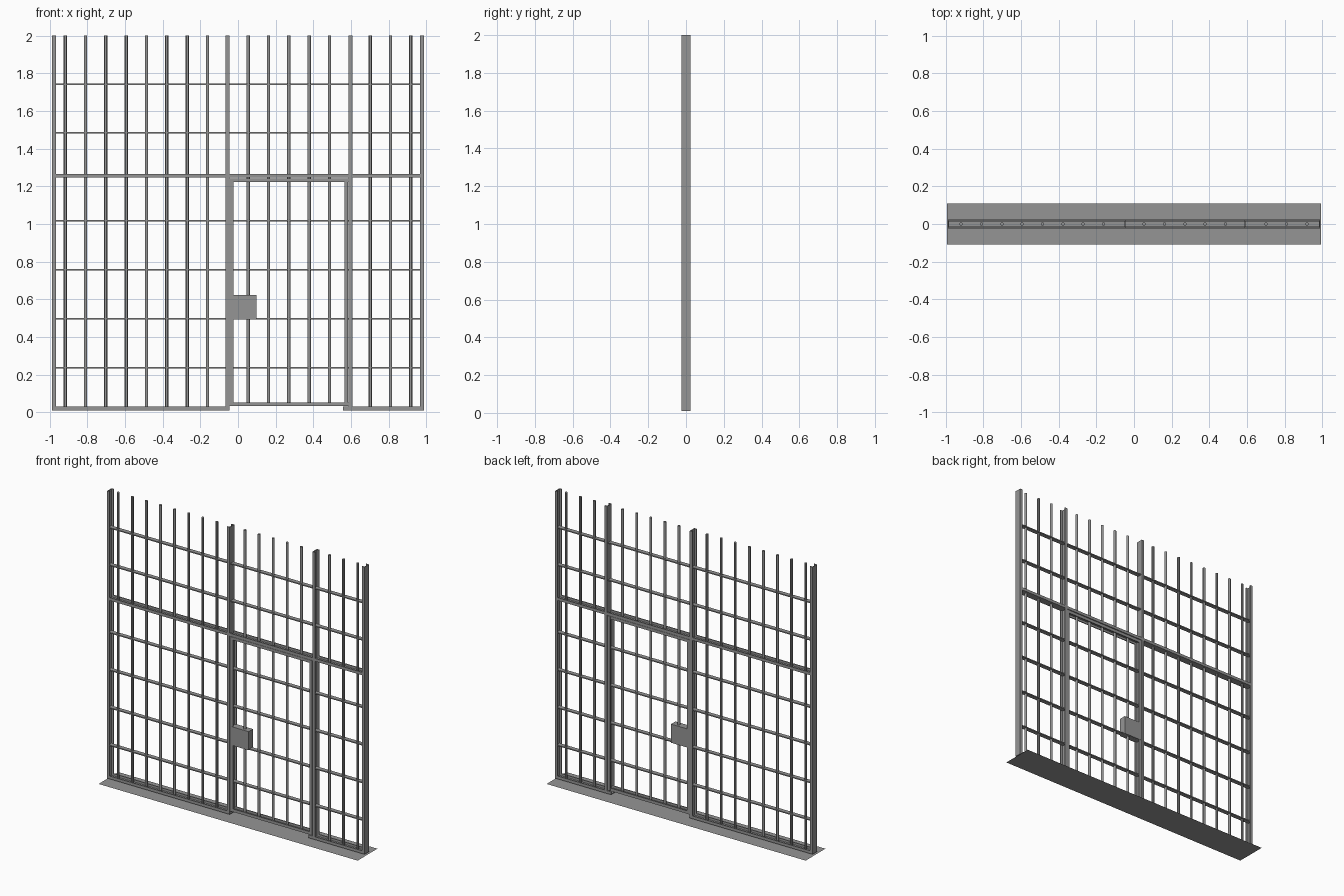
import bpy, bmesh
from mathutils import Vector

cube = bpy.data.objects.get("Cube")
if cube:
    bpy.data.objects.remove(cube, do_unlink=True)

steel = bpy.data.materials.new("grey steel")
steel.use_nodes = True
GREY = (0.3, 0.3, 0.3, 1)
steel.diffuse_color = GREY
steel.node_tree.nodes["Principled BSDF"].inputs["Base Color"].default_value = GREY


def finish(name, bm):
    bmesh.ops.recalc_face_normals(bm, faces=bm.faces)
    mesh = bpy.data.meshes.new(name)
    bm.to_mesh(mesh)
    bm.free()
    mesh.materials.append(steel)
    obj = bpy.data.objects.new(name, mesh)
    bpy.context.collection.objects.link(obj)
    return obj


def box(name, x, y, z):
    """Box from (low, high) pairs."""
    bm = bmesh.new()
    bmesh.ops.create_cube(bm, size=1)
    for v in bm.verts:
        v.co = [p[0] if c < 0 else p[1] for c, p in zip(v.co, (x, y, z))]
    return finish(name, bm)


DEPTH, WIDTH, WEB, FLANGE = 0.025, 0.02, 0.005, 0.007


def channel(name, start, end, opening, half=DEPTH):
    """U-section swept from start to end, with the web at the path and the lips toward opening."""
    inner = half - FLANGE
    profile = [(-half, 0), (half, 0), (half, WIDTH), (inner, WIDTH),
               (inner, WEB), (-inner, WEB), (-inner, WIDTH), (-half, WIDTH)]
    start, end, opening = Vector(start), Vector(end), Vector(opening)
    bm = bmesh.new()
    verts = [bm.verts.new(start + Vector((0, y, 0)) + opening * h) for y, h in profile]
    face = bm.faces.new(verts)
    moved = bmesh.ops.extrude_face_region(bm, geom=[face])["geom"]
    bmesh.ops.translate(bm, vec=end - start,
                        verts=[g for g in moved if isinstance(g, bmesh.types.BMVert)])
    # extruding may keep the starting cap, so close it only if it is missing
    if any(e.is_boundary for e in bm.edges):
        bmesh.ops.holes_fill(bm, edges=[e for e in bm.edges if e.is_boundary])
    return finish(name, bm)


def rod(name, x, low, high, radius=0.009):
    bpy.ops.mesh.primitive_cylinder_add(vertices=12, radius=radius, depth=high - low,
                                        location=(x, 0, (low + high) / 2))
    obj = bpy.context.object
    obj.name = name
    obj.data.materials.append(steel)
    bpy.ops.object.shade_smooth_by_angle()


SIDE = 0.987                    # outer face of the end posts
FLOOR, TOP = 0.01, 2.0
RAIL = 1.246                    # underside of the middle rail
DOOR_L, DOOR_R = -0.046, 0.587  # door opening
LEFT, RIGHT, UP, DOWN = (-1, 0, 0), (1, 0, 0), (0, 0, 1), (0, 0, -1)

# Floor plate
bm = bmesh.new()
bmesh.ops.create_grid(bm, x_segments=1, y_segments=1, size=1)
bmesh.ops.scale(bm, vec=(0.993, 0.108, 1), verts=bm.verts)
finish("floor_plate", bm)

# Posts
for name, x, opening in (("end_post_right", -SIDE, RIGHT), ("end_post_left", SIDE, LEFT),
                         ("door_post_right", DOOR_L, LEFT), ("door_post_left", DOOR_R, RIGHT)):
    channel(name, (x, 0, FLOOR), (x, 0, TOP), opening)

# Rails
channel("middle_rail", (-SIDE, 0, RAIL), (SIDE, 0, RAIL), UP)
channel("bottom_rail_right", (-SIDE, 0, FLOOR), (DOOR_L, 0, FLOOR), UP)
channel("bottom_rail_left", (0.557, 0, FLOOR), (SIDE, 0, FLOOR), UP)

# Door frame
D_LOW, D_HIGH = 0.033, 1.243
channel("door_stile_right", (DOOR_L + 0.002, 0, D_LOW), (DOOR_L + 0.002, 0, D_HIGH), RIGHT, 0.023)
channel("door_stile_left", (DOOR_R - 0.002, 0, D_LOW), (DOOR_R - 0.002, 0, D_HIGH), LEFT, 0.023)
channel("door_bottom_rail", (DOOR_L, 0, D_LOW), (DOOR_R, 0, D_LOW), UP, 0.022)
channel("door_top_rail", (DOOR_L, 0, D_HIGH), (DOOR_R, 0, D_HIGH), DOWN, 0.022)

# Lock box
box("lock_box", (-0.037, 0.098), (-0.024, 0.024), (0.493, 0.622))

# Upright rods, with the door posts standing in for two of them
for i in range(18):
    x = -0.918 + 0.108 * i
    if i in (8, 14):
        continue
    in_door = DOOR_L < x < DOOR_R
    rod(f"upright_rod_{i}", x, D_LOW + WEB if in_door else FLOOR + WEB, TOP)

# Flat cross bars
for i, z in enumerate((0.236, 0.496, 0.757, 1.017, 1.484, 1.743)):
    box(f"cross_bar_{i}", (-SIDE + WEB, SIDE - WEB), (-0.015, 0.015), (z - 0.0035, z + 0.0035))
